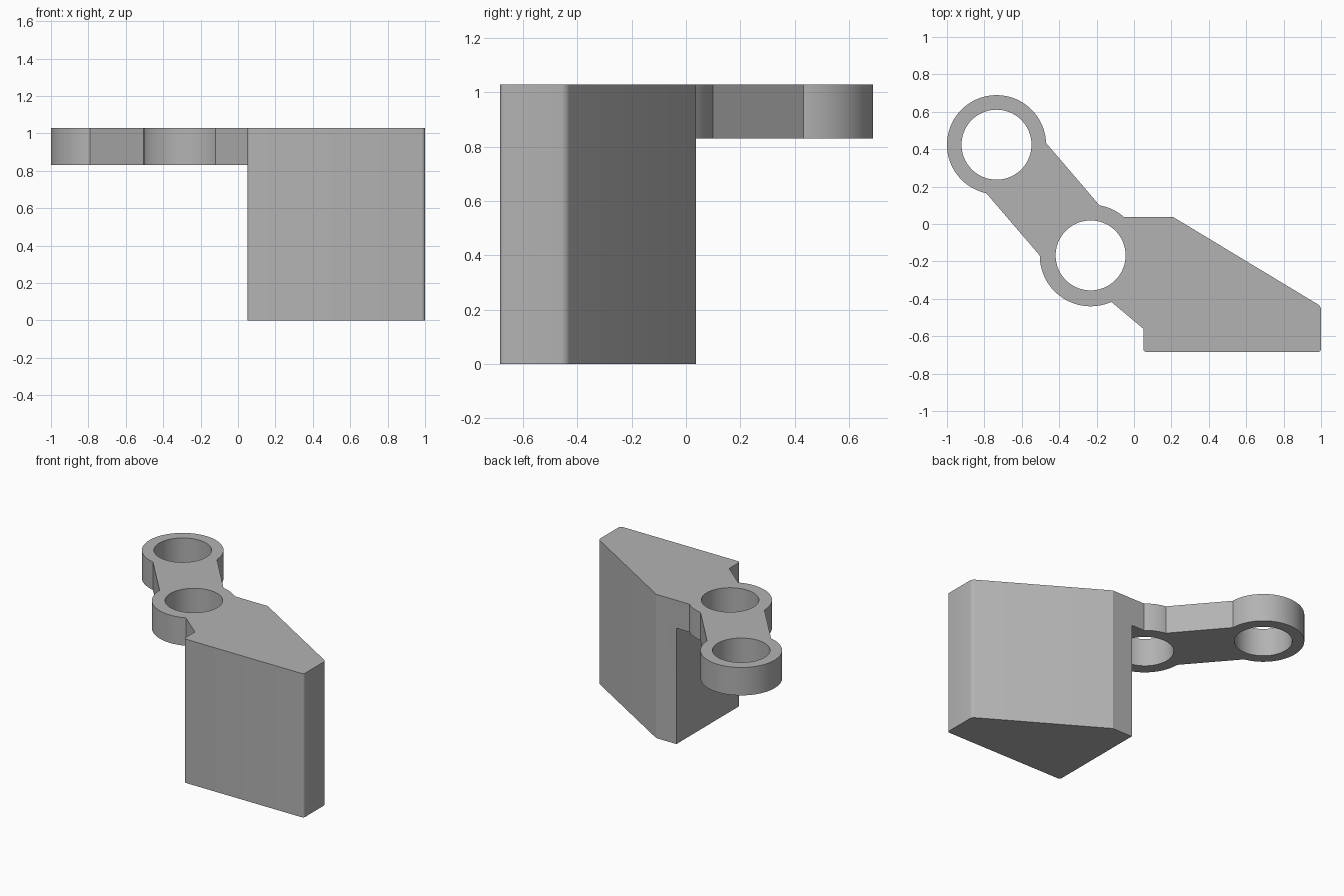
import bpy, bmesh
from math import sin, cos, radians

if "Cube" in bpy.data.objects:
    bpy.data.objects.remove(bpy.data.objects["Cube"])

TOP, ARM_BOTTOM, BORE = 1.03, 0.83, 0.187
END_RING = (-0.735, 0.424)
MID_RING = (-0.232, -0.168)

grey = bpy.data.materials.new("plain grey")
grey.use_nodes = True
grey.diffuse_color = (0.45, 0.45, 0.45, 1)
grey.node_tree.nodes["Principled BSDF"].inputs["Base Color"].default_value = grey.diffuse_color


def arc(centre, radius, start, end, steps=40):
    angles = [radians(start + (end - start) * i / steps) for i in range(steps + 1)]
    return [(centre[0] + radius * cos(a), centre[1] + radius * sin(a)) for a in angles]


def extrude(name, outline, z0, z1, rounded=()):
    """Prism from an outline; listed outline corners get a small round."""
    bm = bmesh.new()
    base = [bm.verts.new((x, y, z0)) for x, y in outline]
    face = bm.faces.new(base)
    new = bmesh.ops.extrude_face_region(bm, geom=[face])["geom"]
    bmesh.ops.translate(bm, vec=(0, 0, z1 - z0),
                        verts=[v for v in new if isinstance(v, bmesh.types.BMVert)])
    uprights = [e for i in rounded for e in base[i].link_edges
                if abs(e.verts[0].co.z - e.verts[1].co.z) > 0.01]
    if uprights:
        bmesh.ops.bevel(bm, geom=uprights, offset=0.018, segments=5,
                        profile=0.5, affect='EDGES')
    bmesh.ops.recalc_face_normals(bm, faces=bm.faces)
    mesh = bpy.data.meshes.new(name)
    bm.to_mesh(mesh)
    bm.free()
    mesh.materials.append(grey)
    obj = bpy.data.objects.new(name, mesh)
    bpy.context.collection.objects.link(obj)
    return obj


def combine(target, tool, operation):
    mod = target.modifiers.new(operation, 'BOOLEAN')
    mod.operation, mod.object, mod.solver = operation, tool, 'EXACT'
    bpy.context.view_layer.objects.active = target
    bpy.ops.object.modifier_apply(modifier=mod.name)
    bpy.data.objects.remove(tool)


# Tall block with a slanted back
block = extrude("bracket_block",
                [(0.05, -0.685), (1, -0.685), (1, -0.44), (0.21, 0.037), (0.05, 0.037)],
                0, TOP, rounded=(0, 1, 2))

# Thin arm: two rings, the web between them and the neck running into the block
outline = (arc(END_RING, 0.265, 2, 258, 72)
           + arc(MID_RING, 0.272, 180, 294)
           + [(0.05, -0.56), (0.15, -0.4), (0.05, 0.037)]
           + arc(MID_RING, 0.272, 49, 80, 12))
arm = extrude("ring_arm", outline, ARM_BOTTOM, TOP)

# Round bores through both rings
for centre in (END_RING, MID_RING):
    cutter = extrude("bore_cutter", arc(centre, BORE, 0, 355, 71),
                     ARM_BOTTOM - 0.1, TOP + 0.1)
    combine(arm, cutter, 'DIFFERENCE')

combine(block, arm, 'UNION')
bpy.ops.object.select_all(action='DESELECT')
block.select_set(True)
bpy.context.view_layer.objects.active = block
bpy.ops.object.shade_smooth_by_angle(angle=radians(25))
